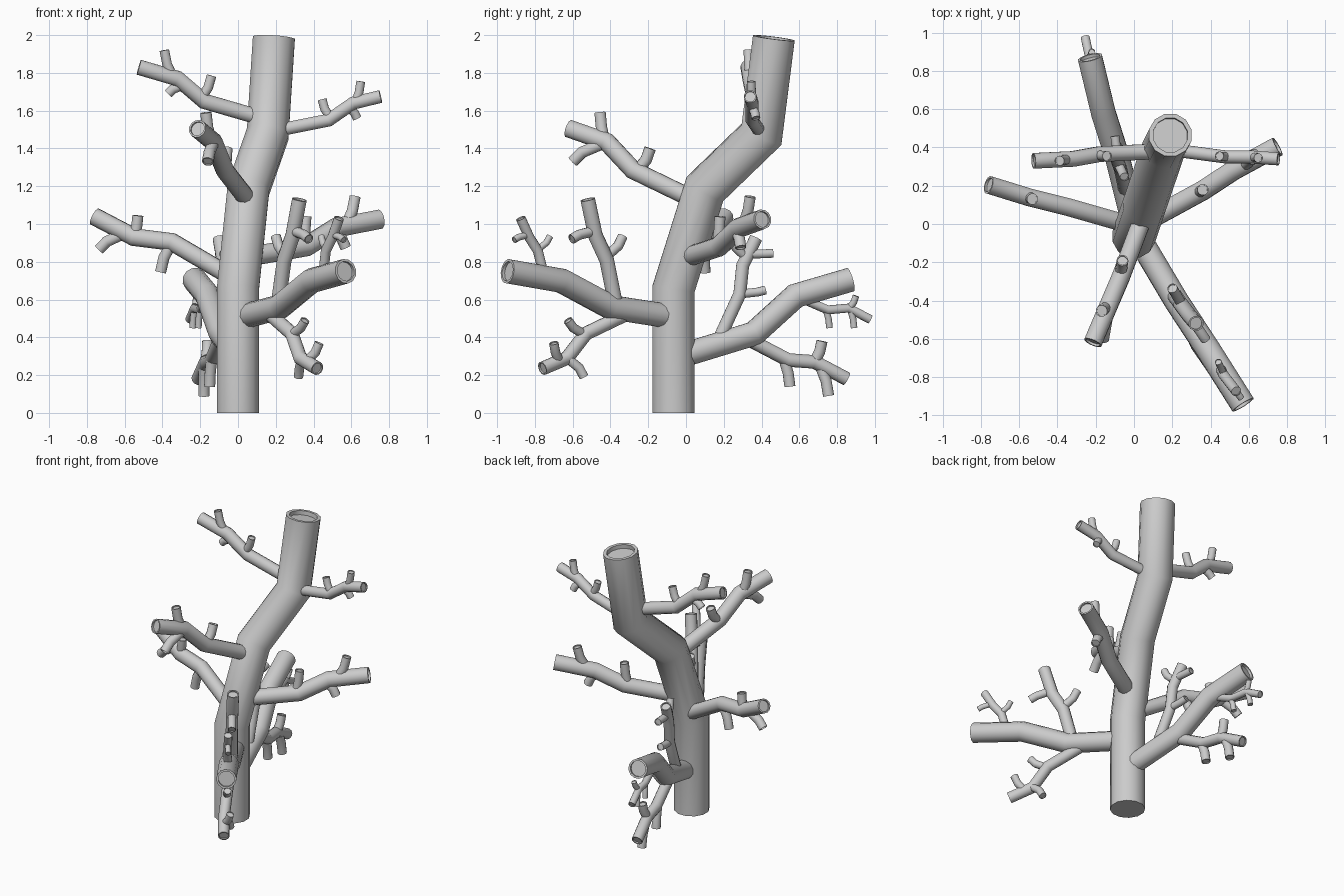
import bpy, bmesh, math
from mathutils import Vector

SIDES = 12


def tube(name, pts, r):
    """Constant-radius mitred tube with a recessed cut at its far end."""
    pts = [Vector(p) for p in pts]
    n = len(pts)
    dirs = [(pts[i + 1] - pts[i]).normalized() for i in range(n - 1)]
    bm = bmesh.new()
    u = dirs[0].orthogonal().normalized()
    w = dirs[0].cross(u)
    ring = [pts[0] + r * (math.cos(a) * u + math.sin(a) * w)
            for a in (2 * math.pi * k / SIDES for k in range(SIDES))]
    rings = [ring]
    for i in range(1, n):
        d = dirs[i - 1]
        plane = (d + dirs[i]).normalized() if i < n - 1 else d
        ring = [v + d * ((pts[i] - v).dot(plane) / d.dot(plane)) for v in ring]
        rings.append(ring)
    # rim and recessed cut face
    inner = [pts[-1] + (v - pts[-1]) * 0.8 for v in ring]
    rings += [inner, [v - dirs[-1] * r * 0.25 for v in inner]]
    vs = [[bm.verts.new(v) for v in rg] for rg in rings]
    for a, b in zip(vs, vs[1:]):
        for k in range(SIDES):
            j = (k + 1) % SIDES
            bm.faces.new((a[k], a[j], b[j], b[k]))
    bm.faces.new(vs[0][::-1])
    bm.faces.new(vs[-1])
    bmesh.ops.recalc_face_normals(bm, faces=bm.faces)
    me = bpy.data.meshes.new(name)
    bm.to_mesh(me)
    bm.free()
    ob = bpy.data.objects.new(name, me)
    bpy.context.collection.objects.link(ob)
    bpy.ops.object.select_all(action='DESELECT')
    ob.select_set(True)
    bpy.context.view_layer.objects.active = ob
    bpy.ops.object.shade_smooth_by_angle(angle=math.radians(40))


def limb(name, pts, r, twigs=(), tr=0.022):
    """A branch and its short bent twigs, each given as (base, tip)."""
    tube(name, pts, r)
    for i, (a, b) in enumerate(twigs):
        mid = (a[0] + (b[0] - a[0]) * .7, a[1] + (b[1] - a[1]) * .7, a[2] + (b[2] - a[2]) * .5)
        tube(f"{name}_twig_{i + 1}", [a, mid, b], tr)


# Trunk
tube("trunk", [(0, -.065, 0), (0, -.065, .66), (.055, .1, 1.185), (.157, .4, 1.475), (.19, .465, 1.985)], .115)

# Low front right branch and its offshoots
limb("front_branch", [(.03, -.08, .51), (.22, -.4, .56), (.39, -.66, .70), (.57, -.945, .75)], .066)
limb("front_branch_upper", [(.21, -.37, .56), (.245, -.42, .81), (.29, -.48, .94), (.325, -.52, 1.13)], .04,
     [((.25, -.42, .83), (.2, -.335, .935)),
      ((.29, -.48, .965), (.375, -.605, .92))], .027)
limb("front_branch_lower", [(.15, -.28, .54), (.285, -.53, .42), (.33, -.63, .29), (.42, -.76, .235)], .037,
     [((.28, -.53, .41), (.355, -.625, .49)),
      ((.34, -.63, .29), (.32, -.54, .19)),
      ((.36, -.67, .27), (.43, -.7, .37))], .025)
limb("front_branch_tip", [(.45, -.75, .72), (.465, -.785, .86), (.5, -.83, .93), (.535, -.875, 1.03)], .027,
     [((.47, -.785, .865), (.44, -.72, .935)),
      ((.5, -.83, .945), (.56, -.91, .915))], .018)

# Low back branch and its offshoots
limb("back_branch", [(0, 0, .31), (-.09, .36, .42), (-.16, .58, .62), (-.23, .87, .705)], .066)
limb("back_branch_upper", [(-.045, .17, .38), (-.07, .285, .63), (-.075, .3, .78), (-.1, .37, .925)], .035,
     [((-.07, .29, .63), (-.09, .42, .65)),
      ((-.08, .32, .84), (-.1, .46, .845)),
      ((-.08, .31, .83), (-.05, .245, .92))], .024)
limb("back_branch_lower", [(-.09, .31, .4), (-.14, .54, .28), (-.17, .68, .27), (-.21, .85, .18)], .037,
     [((-.14, .52, .28), (-.15, .55, .14)),
      ((-.17, .68, .27), (-.16, .72, .38)),
      ((-.18, .71, .25), (-.18, .755, .09))], .03)
limb("back_branch_tip", [(-.17, .6, .61), (-.2, .75, .545), (-.23, .86, .555), (-.255, .975, .495)], .024,
     [((-.2, .74, .55), (-.21, .76, .45)),
      ((-.23, .86, .55), (-.22, .9, .62)),
      ((-.23, .87, .55), (-.24, .89, .45))], .018)

# Middle branches
limb("left_branch", [(0, -.01, .70), (-.35, .09, .905), (-.55, .14, .93), (-.76, .205, 1.04)], .048,
     [((-.35, .09, .9), (-.41, .1, .745)),
      ((-.55, .14, .93), (-.53, .13, 1.045)),
      ((-.6, .155, .95), (-.735, .18, .865))], .03)
limb("right_branch", [(.02, -.01, .82), (.36, .175, .88), (.52, .28, .98), (.75, .405, 1.025)], .053,
     [((.34, .165, .88), (.36, .18, 1.04)),
      ((.57, .3, .99), (.62, .34, 1.145)),
      ((.5, .265, .97), (.57, .29, .875))], .03)
limb("front_left_branch", [(.05, .04, 1.13), (-.07, -.28, 1.285), (-.13, -.42, 1.435), (-.215, -.62, 1.505)], .049,
     [((-.07, -.26, 1.28), (-.06, -.19, 1.4)),
      ((-.14, -.43, 1.43), (-.17, -.455, 1.59)),
      ((-.13, -.43, 1.43), (-.16, -.6, 1.33))], .031)

# Upper branches
limb("upper_left_branch", [(.13, .38, 1.56), (-.18, .365, 1.65), (-.32, .34, 1.77), (-.525, .33, 1.83)], .042,
     [((-.2, .36, 1.66), (-.14, .355, 1.785)),
      ((-.34, .34, 1.77), (-.39, .33, 1.92)),
      ((-.28, .345, 1.74), (-.37, .35, 1.69))], .026)
limb("upper_right_branch", [(.18, .39, 1.49), (.48, .35, 1.55), (.61, .35, 1.64), (.755, .34, 1.675)], .035,
     [((.49, .35, 1.56), (.445, .355, 1.66)),
      ((.62, .35, 1.64), (.65, .345, 1.755)),
      ((.58, .35, 1.62), (.63, .37, 1.56))], .024)
